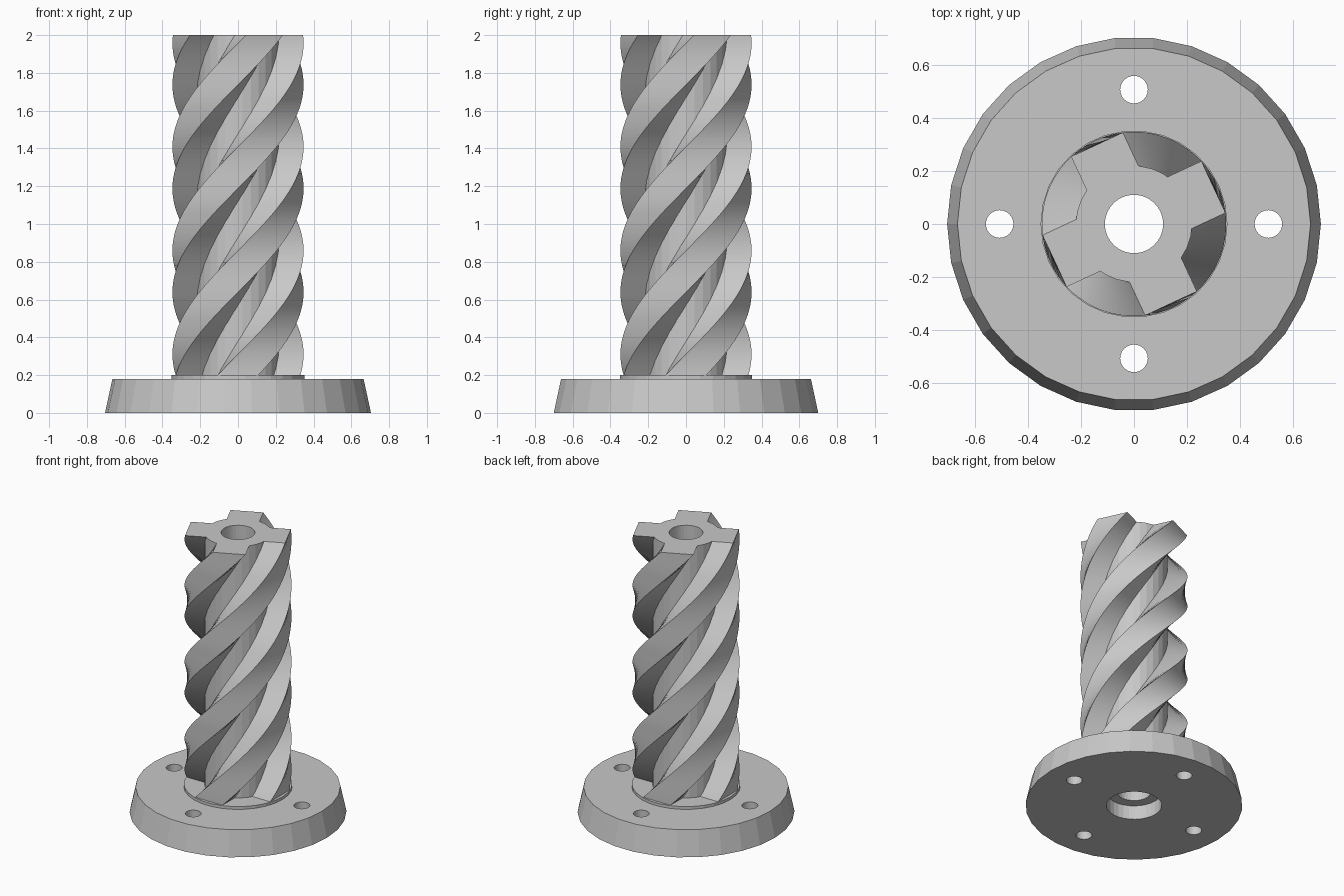
import bpy, bmesh
from math import cos, sin, pi, radians

cube = bpy.data.objects.get("Cube")
if cube:
    bpy.data.objects.remove(cube, do_unlink=True)

GREY = (0.58, 0.58, 0.58, 1.0)
metal = bpy.data.materials.new("plain_grey")
metal.use_nodes = True
metal.diffuse_color = GREY
metal.node_tree.nodes["Principled BSDF"].inputs["Base Color"].default_value = GREY

SIDES = 30
BORE = 0.11
BASE_TOP, COLLAR_TOP, TOP = 0.18, 0.2, 2.0


def finish(bm, name):
    bmesh.ops.recalc_face_normals(bm, faces=bm.faces)
    mesh = bpy.data.meshes.new(name)
    bm.to_mesh(mesh)
    bm.free()
    mesh.materials.append(metal)
    obj = bpy.data.objects.new(name, mesh)
    bpy.context.collection.objects.link(obj)
    return obj


def skin(bm, loops, closed):
    """Join equal vertex loops with quads, as a tube or a closed ring."""
    n = len(loops[0])
    for i in range(len(loops) if closed else len(loops) - 1):
        a, b = loops[i], loops[(i + 1) % len(loops)]
        for j in range(n):
            k = (j + 1) % n
            bm.faces.new((a[j], a[k], b[k], b[j]))


def lathe(name, profile):
    """Turn a closed (radius, height) profile around the z axis."""
    bm = bmesh.new()
    loops = []
    for s in range(SIDES):
        t = 2 * pi * s / SIDES
        loops.append([bm.verts.new((r * cos(t), r * sin(t), z)) for r, z in profile])
    skin(bm, loops, True)
    return finish(bm, name)


# Tapered flange with collar, through bore and counterbore below
flange = lathe("base_flange", [
    (0.18, 0), (0.704, 0), (0.665, BASE_TOP), (0.352, BASE_TOP),
    (0.352, COLLAR_TOP), (BORE, COLLAR_TOP), (BORE, 0.1), (0.18, 0.1)])

# Four bolt holes
bm = bmesh.new()
for q in range(4):
    made = bmesh.ops.create_cone(bm, cap_ends=True, segments=24,
                                 radius1=0.052, radius2=0.052, depth=1)
    a = q * pi / 2
    bmesh.ops.translate(bm, verts=made["verts"],
                        vec=(0.506 * cos(a), 0.506 * sin(a), 0))
drill = finish(bm, "bolt_hole_cutter")
drill.hide_render = True
cut = flange.modifiers.new("bolt_holes", 'BOOLEAN')
cut.operation = 'DIFFERENCE'
cut.solver = 'EXACT'
cut.object = drill
bpy.context.view_layer.objects.active = flange
bpy.ops.object.modifier_apply(modifier=cut.name)
bpy.data.objects.remove(drill, do_unlink=True)

# Hollow straight core
lathe("shaft_core", [(BORE, COLLAR_TOP), (0.219, COLLAR_TOP), (0.219, TOP), (BORE, TOP)])

# Four rectangular ribs twisted around the core
STEPS = 130
TWIST = radians(295)
section = [(0.15, -0.1075), (0.33, -0.1075), (0.33, 0.1075), (0.15, 0.1075)]
for q in range(4):
    bm = bmesh.new()
    loops = []
    for s in range(STEPS + 1):
        f = s / STEPS
        t = q * pi / 2 + TWIST * f
        z = COLLAR_TOP + (TOP - COLLAR_TOP) * f
        loops.append([bm.verts.new((x * cos(t) - y * sin(t), x * sin(t) + y * cos(t), z))
                      for x, y in section])
    skin(bm, loops, False)
    bm.faces.new(loops[0])
    bm.faces.new(loops[-1])
    finish(bm, f"spiral_rib_{q + 1}")
